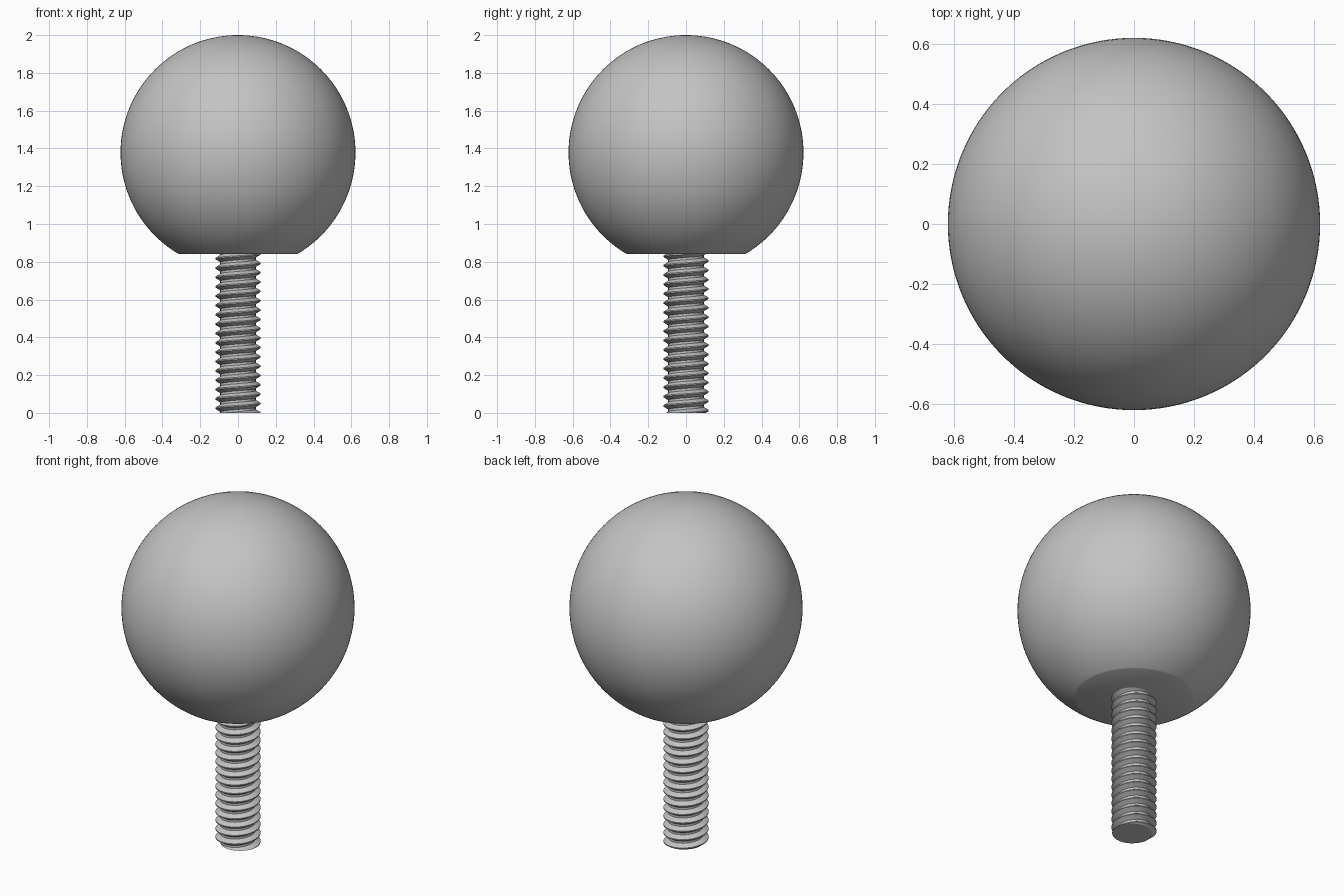
import bpy, bmesh, math

cube = bpy.data.objects.get("Cube")
if cube:
    bpy.data.objects.remove(cube, do_unlink=True)

BALL_R = 0.622
BALL_Z = 2 - BALL_R
FLAT_Z = 0.84
CREST_R, ROOT_R, PITCH = 0.12, 0.094, 0.0495
STEPS = 64

grey = bpy.data.materials.new("plain grey")
grey.use_nodes = True
colour = (0.55, 0.55, 0.55, 1)
grey.diffuse_color = colour
grey.node_tree.nodes["Principled BSDF"].inputs["Base Color"].default_value = colour


def cut_flat(bm, z):
    """Trim everything below z and close the opening with one flat face."""
    cut = bmesh.ops.bisect_plane(
        bm, geom=bm.verts[:] + bm.edges[:] + bm.faces[:], dist=1e-6,
        plane_co=(0, 0, z), plane_no=(0, 0, 1), clear_inner=True)
    rim = [e for e in cut["geom_cut"] if isinstance(e, bmesh.types.BMEdge)]
    bmesh.ops.edgeloop_fill(bm, edges=rim)


def finish(bm, name, angle):
    bmesh.ops.recalc_face_normals(bm, faces=bm.faces)
    mesh = bpy.data.meshes.new(name)
    bm.to_mesh(mesh)
    bm.free()
    mesh.materials.append(grey)
    obj = bpy.data.objects.new(name, mesh)
    bpy.context.collection.objects.link(obj)
    bpy.ops.object.select_all(action="DESELECT")
    obj.select_set(True)
    bpy.context.view_layer.objects.active = obj
    bpy.ops.object.shade_smooth_by_angle(angle=math.radians(angle))


# Ball knob with a flat underside
bm = bmesh.new()
bmesh.ops.create_uvsphere(bm, u_segments=128, v_segments=64, radius=BALL_R)
bmesh.ops.translate(bm, verts=bm.verts, vec=(0, 0, BALL_Z))
cut_flat(bm, FLAT_Z)
finish(bm, "ball_knob", 30)

# Threaded stud: sweep one tooth profile up a right-handed helix
tooth = [(CREST_R, -0.06), (CREST_R, 0.06), (ROOT_R, 0.38), (ROOT_R, 0.62)]
turns = math.ceil(FLAT_Z / PITCH) + 4
bm = bmesh.new()
rows = []
for k in range(turns * STEPS + 1):
    a = math.tau * k / STEPS
    base = (k / STEPS - 2) * PITCH
    rows.append([bm.verts.new((r * math.cos(a), r * math.sin(a), base + t * PITCH))
                 for r, t in tooth])
for k in range(len(rows) - 1):
    lower, upper = rows[k], rows[k + 1]
    for i in range(3):
        bm.faces.new((lower[i], upper[i], upper[i + 1], lower[i + 1]))
    # The root of this turn meets the crest of the next turn
    if k + STEPS + 1 < len(rows):
        bm.faces.new((lower[3], upper[3], rows[k + STEPS + 1][0], rows[k + STEPS][0]))
cut_flat(bm, 0)
finish(bm, "threaded_stud", 25)
